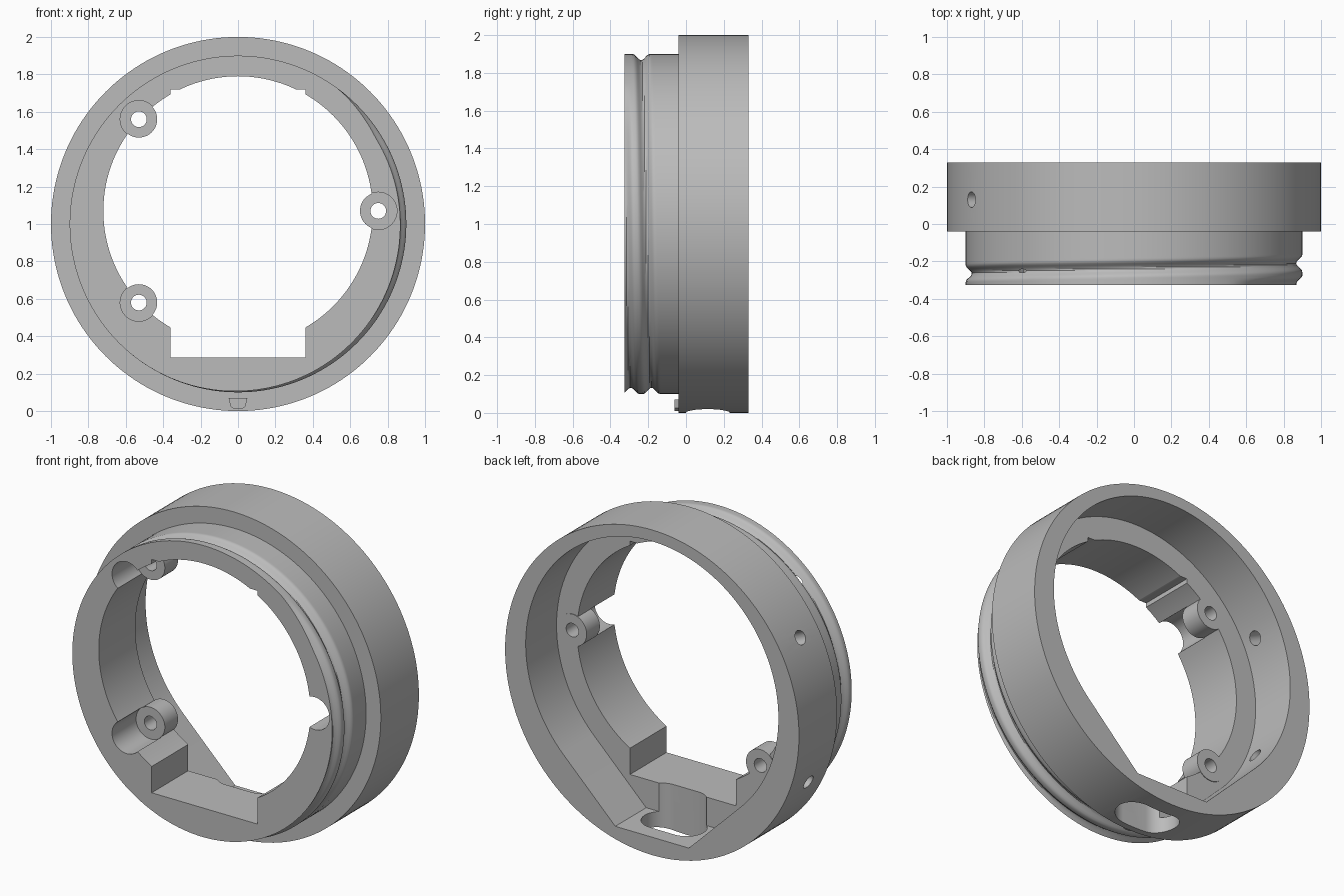
import bpy, bmesh, math
from mathutils import Matrix, Vector

if "Cube" in bpy.data.objects:
    bpy.data.objects.remove(bpy.data.objects["Cube"])

GREY = (0.5, 0.5, 0.5, 1.0)
mat = bpy.data.materials.new("plain_grey")
mat.use_nodes = True
mat.diffuse_color = GREY
mat.node_tree.nodes["Principled BSDF"].inputs["Base Color"].default_value = GREY

AXIS_Z = 1.0     # centre of the outer ring
BORE_Z = 1.07    # centre of the inner opening
SHELF = 0.03     # depth of the internal shelf
FRONT, STEP, BACK = -0.325, -0.04, 0.33

# Profiles drawn in (x, z) are extruded along y
ALONG_Y = Matrix(((1, 0, 0, 0), (0, 0, 1, 0), (0, 1, 0, 0), (0, 0, 0, 1)))


def finish(bm, name):
    bmesh.ops.recalc_face_normals(bm, faces=bm.faces[:])
    mesh = bpy.data.meshes.new(name)
    bm.to_mesh(mesh)
    bm.free()
    mesh.materials.append(mat)
    obj = bpy.data.objects.new(name, mesh)
    bpy.context.collection.objects.link(obj)
    return obj


def prism(name, points, start, end, matrix=ALONG_Y):
    bm = bmesh.new()
    low, high = ([bm.verts.new(matrix @ Vector((u, v, w))) for u, v in points]
                 for w in (start, end))
    bm.faces.new(low)
    bm.faces.new(high)
    for i in range(len(points)):
        bm.faces.new((low[i - 1], low[i], high[i], high[i - 1]))
    return finish(bm, name)


def arc(cx, cy, r, a0=0.0, a1=360.0, n=48):
    closed = abs(a1 - a0) >= 360
    steps = n if closed else n - 1
    angles = [math.radians(a0 + (a1 - a0) * i / steps) for i in range(n)]
    return [(cx + r * math.cos(a), cy + r * math.sin(a)) for a in angles]


def rect(x, z0, z1):
    return [(-x, z0), (x, z0), (x, z1), (-x, z1)]


def combine(target, tool, operation):
    mod = target.modifiers.new("combine", "BOOLEAN")
    mod.operation, mod.solver, mod.object = operation, "EXACT", tool
    bpy.context.view_layer.objects.active = target
    bpy.ops.object.modifier_apply(modifier=mod.name)
    bpy.data.objects.remove(tool)


def groove_depth(angle, y):
    """Single helical thread groove winding clockwise towards the back."""
    base = (-angle / math.tau) % 1.0
    depth = 0.0
    for u in (base - 1, base, base + 1):
        fade = max(0.0, min(1.0, (u + 0.15) / 0.06, (1.33 - u) / 0.06))
        d = abs(y - (-0.32 + 0.11 * u)) / 0.045
        if d < 1:
            depth = max(depth, 0.033 * fade * math.cos(d * math.pi / 2) ** 2)
    return depth


# Outer body: grooved neck stepping out to a wide rim
SEG, ROWS = 160, 30
bm = bmesh.new()
rings = []
levels = [(FRONT + (STEP - FRONT) * i / ROWS, 0.9) for i in range(ROWS + 1)]
for y, r in levels + [(STEP, 1.0), (BACK, 1.0)]:
    ring = []
    for i in range(SEG):
        a = math.tau * i / SEG
        rad = r - (groove_depth(a, y) if r < 1 else 0)
        ring.append(bm.verts.new((rad * math.cos(a), y, AXIS_Z + rad * math.sin(a))))
    rings.append(ring)
for lower, upper in zip(rings, rings[1:]):
    for i in range(SEG):
        bm.faces.new((lower[i - 1], lower[i], upper[i], upper[i - 1]))
bm.faces.new(rings[0])
bm.faces.new(rings[-1])
body = finish(bm, "threaded_ring")

# Rear bore with its flat bottom
bore = arc(0, BORE_Z, 0.86, -45.5, 225.5, 120) + [(-0.25, 0.11), (0.25, 0.11)]
cutters = [
    prism("rear_bore", bore, SHELF, 0.5),
    prism("main_opening", arc(0, BORE_Z, 0.72, n=128), -0.5, 0.2),
    prism("square_opening", rect(0.36, 0.285, 1.72), -0.5, 0.2),
]

# Front pockets for the screws
SCREWS = [(0.75, 1.07), (-0.53, 1.56), (-0.53, 0.58)]
for x, z in SCREWS:
    cutters.append(prism("screw_pocket", arc(x, z, 0.1), -0.5, -0.09))

# Rounded slot through the underside
slot = arc(0.085, 0.115, 0.115, -90, 90, 24) + arc(-0.085, 0.115, 0.115, 90, 270, 24)
cutters.append(prism("bottom_slot", slot, -0.2, 0.4, Matrix.Identity(4)))

# Side holes drilled through the rim
for tilt in (26, -26):
    a = math.radians(tilt)
    aim = Vector((-math.cos(a), 0, math.sin(a))).to_track_quat("Z", "Y")
    place = Matrix.Translation((0, 0.13, BORE_Z)) @ aim.to_matrix().to_4x4()
    cutters.append(prism("side_hole", arc(0, 0, 0.042, n=32), 0.7, 1.3, place))

for cutter in cutters:
    combine(body, cutter, "DIFFERENCE")

# Screw ears behind the pockets, then their holes
for x, z in SCREWS:
    combine(body, prism("screw_ear", arc(x, z, 0.098), -0.094, 0.034), "UNION")
for x, z in SCREWS:
    combine(body, prism("screw_hole", arc(x, z, 0.042, n=32), -0.5, 0.3), "DIFFERENCE")

# Small locating tab on the front of the rim
half = [(0.05, 0.07), (0.04, 0.025), (0.02, 0.01)]
tab = prism("locating_tab", half + [(-x, z) for x, z in reversed(half)], -0.062, -0.03)

for obj in (body, tab):
    bpy.ops.object.select_all(action="DESELECT")
    obj.select_set(True)
    bpy.context.view_layer.objects.active = obj
    bpy.ops.object.shade_smooth_by_angle(angle=math.radians(30))
